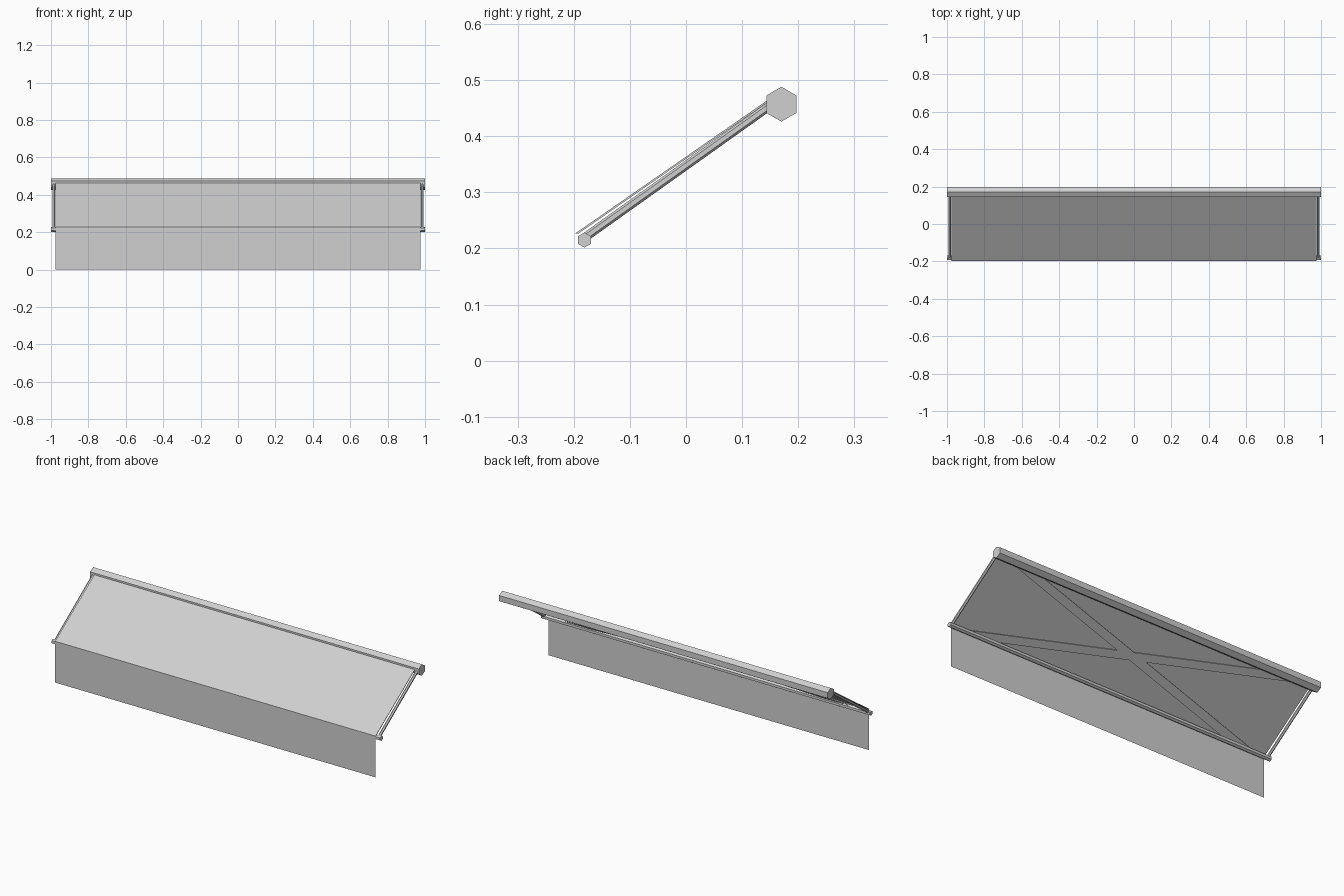
import bpy, math
from mathutils import Vector

cube = bpy.data.objects.get("Cube")
if cube:
    bpy.data.objects.remove(cube, do_unlink=True)

grey = bpy.data.materials.new("light grey")
grey.use_nodes = True
colour = (0.63, 0.63, 0.63, 1)
grey.diffuse_color = colour
grey.node_tree.nodes["Principled BSDF"].inputs["Base Color"].default_value = colour


def make(name, verts, faces):
    mesh = bpy.data.meshes.new(name)
    mesh.from_pydata(verts, [], faces)
    mesh.materials.append(grey)
    obj = bpy.data.objects.new(name, mesh)
    bpy.context.collection.objects.link(obj)
    return obj


def prism(name, ring_a, ring_b):
    """Closed solid between two matching rings of points."""
    n = len(ring_a)
    sides = [(i, (i + 1) % n, n + (i + 1) % n, n + i) for i in range(n)]
    caps = [tuple(reversed(range(n))), tuple(range(n, 2 * n))]
    return make(name, ring_a + ring_b, sides + caps)


def hex_rod(name, start, end, radius, up):
    """Six-sided rod with a corner pointing along up."""
    start, end = Vector(start), Vector(end)
    axis = (end - start).normalized()
    u = Vector(up)
    u = (u - axis * u.dot(axis)).normalized()
    v = axis.cross(u)
    ring = [(u * math.cos(k * math.pi / 3) + v * math.sin(k * math.pi / 3)) * radius
            for k in range(6)]
    return prism(name, [start + p for p in ring], [end + p for p in ring])


# Rear roller and front rail
hex_rod("rear_roller", (-1, 0.17, 0.457), (1, 0.17, 0.457), 0.031, (0, 0, 1))
hex_rod("front_rail", (-1, -0.181, 0.215), (1, -0.181, 0.215), 0.0135, (0, 0, 1))

# Sloping side arms
for side, label in ((1, "left"), (-1, "right")):
    x = side * 0.985
    hex_rod(label + "_arm", (x, -0.181, 0.219), (x, 0.155, 0.458), 0.0078, (0, 0, 1))

# Thin sloping canvas
W = 0.975
section = [(-0.197, 0.227), (-0.191, 0.227), (0.145, 0.460), (0.145, 0.464)]
prism("canvas", [Vector((-W, y, z)) for y, z in section],
      [Vector((W, y, z)) for y, z in section])

# Hanging front valance
make("valance", [(-W, -0.197, 0), (W, -0.197, 0), (W, -0.197, 0.227), (-W, -0.197, 0.227)],
     [(0, 1, 2, 3)])

# Crossed flat braces under the canvas
front, back = Vector((0, -0.178, 0.222)), Vector((0, 0.148, 0.452))
thick = Vector((0, -0.57, 0.82)) * 0.005
for side, label in ((1, "left"), (-1, "right")):
    near, far, half = side * 0.80, -side * 0.81, 0.09
    corners = [front + Vector((near - half, 0, 0)), front + Vector((near + half, 0, 0)),
               back + Vector((far + half, 0, 0)), back + Vector((far - half, 0, 0))]
    prism(label + "_cross_brace", corners, [c + thick for c in corners])
